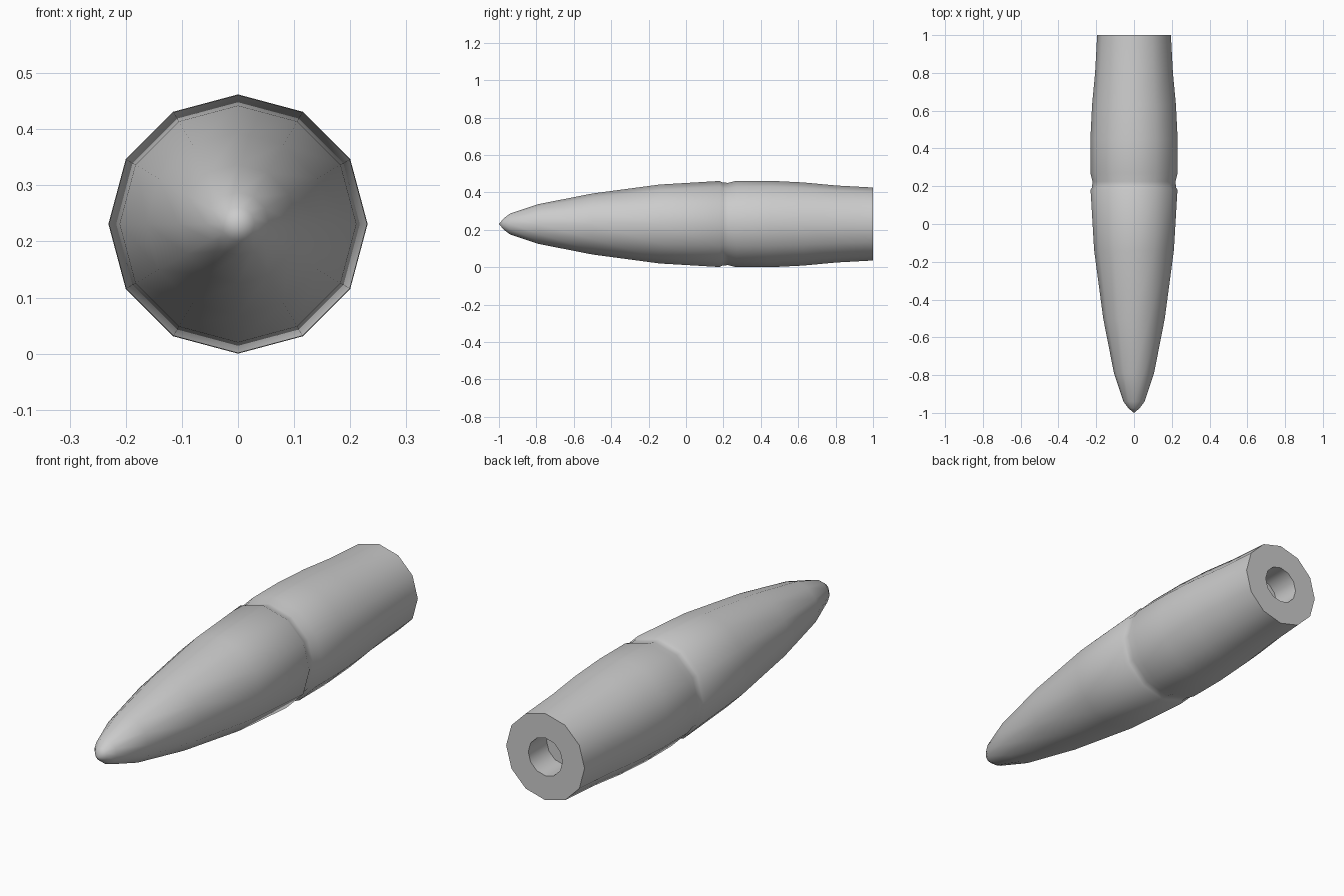
import bpy, bmesh, math

if "Cube" in bpy.data.objects:
    bpy.data.objects.remove(bpy.data.objects["Cube"])

SIDES = 12
AXIS_Z = 0.231

# Profile along y: (y, radius), nose tip -> groove -> tapered tail -> rear recess
profile = [
    (-1.0, 0.0), (-0.975, 0.03), (-0.94, 0.056), (-0.79, 0.106),
    (-0.5, 0.163), (-0.14, 0.211), (0.18, 0.23),
    (0.195, 0.222), (0.225, 0.22), (0.27, 0.231),
    (0.45, 0.231), (0.63, 0.222), (0.8, 0.206), (1.0, 0.195),
    (1.0, 0.085), (0.87, 0.085), (0.87, 0.0),
]


def revolve(name, points):
    """Turn a profile around the y axis into a closed mesh."""
    bm = bmesh.new()
    verts = [bm.verts.new((0, y, AXIS_Z + r)) for y, r in points]
    edges = [bm.edges.new(pair) for pair in zip(verts, verts[1:])]
    bmesh.ops.spin(bm, geom=verts + edges, cent=(0, 0, AXIS_Z), axis=(0, 1, 0),
                   angle=math.tau, steps=SIDES, use_merge=False)
    bmesh.ops.remove_doubles(bm, verts=bm.verts, dist=0.0005)
    bmesh.ops.recalc_face_normals(bm, faces=bm.faces)
    mesh = bpy.data.meshes.new(name)
    bm.to_mesh(mesh)
    bm.free()
    obj = bpy.data.objects.new(name, mesh)
    bpy.context.collection.objects.link(obj)
    return obj


# Pointed body with a shallow groove and a hollow rear
body = revolve("pointed_body", profile)
bpy.context.view_layer.objects.active = body
body.select_set(True)
bpy.ops.object.shade_smooth_by_angle(angle=math.radians(40))
